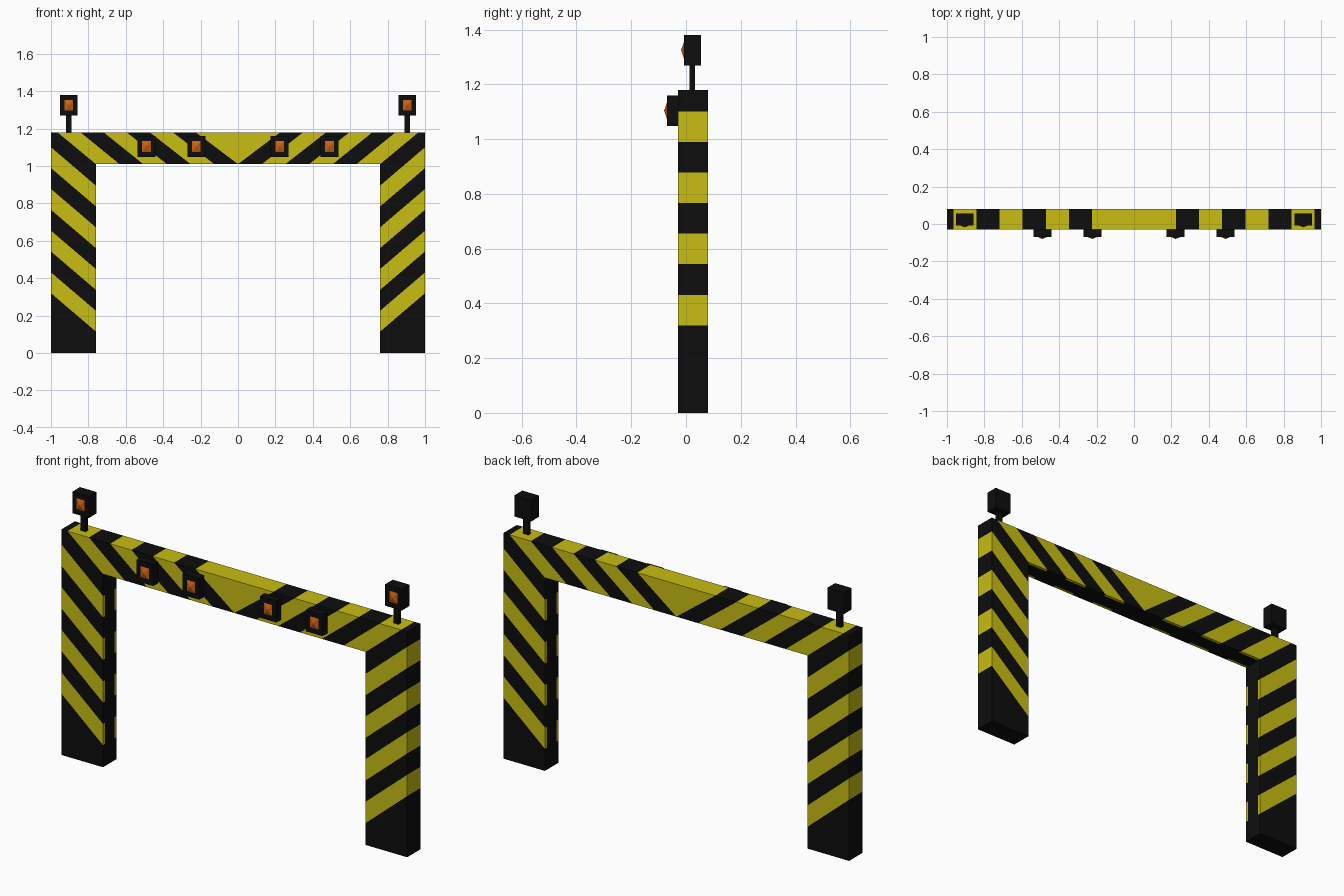
import bpy, bmesh
from mathutils import Vector

if "Cube" in bpy.data.objects:
    bpy.data.objects.remove(bpy.data.objects["Cube"])


def material(name, rgb):
    m = bpy.data.materials.new(name)
    m.diffuse_color = (*rgb, 1)
    m.use_nodes = True
    m.node_tree.nodes["Principled BSDF"].inputs["Base Color"].default_value = m.diffuse_color
    return m


BLACK = material("black", (0.004, 0.004, 0.004))
YELLOW = material("yellow", (0.58, 0.51, 0.006))
ORANGE = material("orange", (0.62, 0.12, 0.006))


def finish(bm, name, mats):
    bmesh.ops.recalc_face_normals(bm, faces=bm.faces)
    me = bpy.data.meshes.new(name)
    bm.to_mesh(me)
    bm.free()
    ob = bpy.data.objects.new(name, me)
    for m in mats:
        me.materials.append(m)
    bpy.context.collection.objects.link(ob)
    return ob


def striped_frame():
    Y0, Y1, IN, LOW, TOP = -0.03, 0.08, 0.76, 1.01, 1.18
    # ends of the stripe boundaries on the outer and inner outline (left half)
    outer = [(-1, 0.32 + 0.1115 * k) for k in range(8)]
    outer += [(-0.965 + 0.1233 * k, TOP) for k in range(7)]
    inner = [(-IN, 0.115 + 0.1115 * k) for k in range(8)]
    inner += [(-IN + IN / 6 * k, LOW) for k in range(7)]

    polys = [([(-1, 0), (-IN, 0), inner[0], outer[0]], 0)]
    for i in range(14):
        corner = [(-1, TOP)] if i == 7 else []
        polys.append(([outer[i], inner[i], inner[i + 1], outer[i + 1]] + corner, (i + 1) % 2))
    polys.append(([outer[14], inner[14], (0, TOP)], 1))

    # front sheet, mirrored, then given thickness
    bm = bmesh.new()
    for s in (1, -1):
        for pts, mat in polys:
            f = bm.faces.new([bm.verts.new((s * x, Y0, z)) for x, z in pts])
            f.material_index = mat
    bmesh.ops.remove_doubles(bm, verts=bm.verts, dist=1e-4)
    bmesh.ops.recalc_face_normals(bm, faces=bm.faces)
    ext = bmesh.ops.extrude_face_region(bm, geom=bm.faces[:], use_keep_orig=True)
    for v in ext["geom"]:
        if isinstance(v, bmesh.types.BMVert):
            v.co.y = Y1
    bmesh.ops.recalc_face_normals(bm, faces=bm.faces)

    # recessed channel along the inside of the opening
    def inside(f):
        c, n = f.calc_center_median(), f.normal
        return (abs(n.x) > 0.9 and abs(abs(c.x) - IN) < 1e-3) or \
               (abs(n.z) > 0.9 and abs(c.z - LOW) < 1e-3)
    floor = [f for f in bm.faces if inside(f)]
    bmesh.ops.inset_region(bm, faces=floor, thickness=0.015, use_even_offset=True)
    old = set(bm.faces) - set(floor)
    ext = bmesh.ops.extrude_face_region(bm, geom=floor)
    new = ext["geom"]
    for v in [g for g in new if isinstance(g, bmesh.types.BMVert)]:
        x, z = v.co.x, v.co.z
        if abs(abs(x) - IN) < 1e-3:
            v.co.x += 0.045 if x > 0 else -0.045
        if abs(z - LOW) < 1e-3:
            v.co.z += 0.045
    bmesh.ops.recalc_face_normals(bm, faces=bm.faces)
    bm.normal_update()
    for f in bm.faces:
        if f not in old and f.normal.y < 0.5:
            f.material_index = 0
    return finish(bm, "striped_frame", [BLACK, YELLOW])


def box(name, lo, hi):
    bm = bmesh.new()
    bmesh.ops.create_cube(bm, size=1)
    lo, hi = Vector(lo), Vector(hi)
    for v in bm.verts:
        v.co = (lo + hi) / 2 + v.co * (hi - lo)
    return bm


# lamp: black housing with a recessed pyramid lens in its front
def lamp(name, x, z, front, back):
    bm = box(name, (x - 0.048, front, z - 0.056), (x + 0.048, back, z + 0.056))
    bm.normal_update()
    face = min(bm.faces, key=lambda f: f.calc_center_median().y)
    bmesh.ops.inset_region(bm, faces=[face], thickness=0.01, use_even_offset=True)
    ext = bmesh.ops.extrude_face_region(bm, geom=[face])["geom"]
    for g in ext:
        if isinstance(g, bmesh.types.BMVert):
            g.co.y += 0.006
    lens = [g for g in ext if isinstance(g, bmesh.types.BMFace)]
    poke = bmesh.ops.poke(bm, faces=lens)
    for v in poke["verts"]:
        v.co.y = front - 0.01
    for f in poke["faces"]:
        f.material_index = 1
    finish(bm, name, [BLACK, ORANGE])


striped_frame()
for side, s in (("left", -1), ("right", 1)):
    x = s * 0.905
    finish(box("post", (x - 0.015, 0.012, 1.17), (x + 0.015, 0.032, 1.28)),
           side + "_lamp_post", [BLACK])
    lamp(side + "_top_lamp", x, 1.325, -0.008, 0.055)
    lamp(side + "_outer_beam_lamp", s * 0.49, 1.104, -0.07, -0.028)
    lamp(side + "_inner_beam_lamp", s * 0.223, 1.104, -0.07, -0.028)
